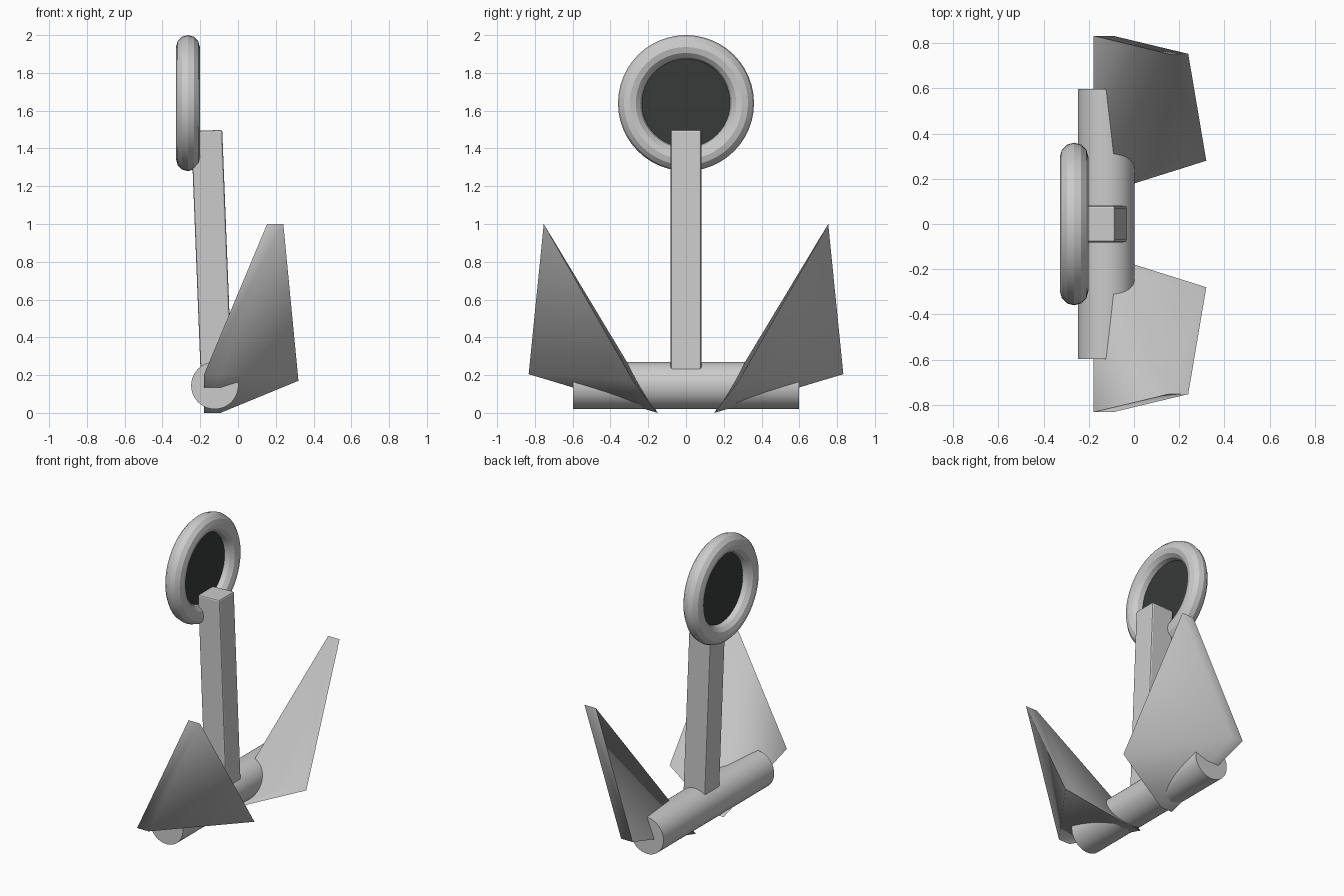
import bpy, bmesh, math
from mathutils import Vector

if "Cube" in bpy.data.objects:
    bpy.data.objects.remove(bpy.data.objects["Cube"])


def smooth(obj, angle):
    bpy.ops.object.select_all(action='DESELECT')
    obj.select_set(True)
    bpy.context.view_layer.objects.active = obj
    bpy.ops.object.shade_smooth_by_angle(angle=math.radians(angle))


# ring at the top, facing along x
bpy.ops.mesh.primitive_torus_add(major_radius=0.297, minor_radius=0.063,
                                 major_segments=48, minor_segments=12,
                                 location=(-0.265, 0, 1.64),
                                 rotation=(0, math.pi / 2, 0))
ring = bpy.context.object
ring.name = "ring"
smooth(ring, 20)

# dark disc filling the ring
bpy.ops.mesh.primitive_circle_add(vertices=48, radius=0.25, fill_type='NGON',
                                  location=(-0.265, 0, 1.64),
                                  rotation=(0, math.pi / 2, 0))
disc = bpy.context.object
disc.name = "ring_disc"
dark = bpy.data.materials.new("dark")
dark.diffuse_color = (0.04, 0.042, 0.042, 1)
dark.use_nodes = True
dark.node_tree.nodes["Principled BSDF"].inputs["Base Color"].default_value = dark.diffuse_color
disc.data.materials.append(dark)

# leaning square shank, sunk into the crossbar
bottom, top = Vector((-0.113, 0, 0.15)), Vector((-0.166, 0, 1.495))
axis = top - bottom
bpy.ops.mesh.primitive_cube_add(size=1, location=(bottom + top) / 2,
                                rotation=(0, math.atan2(axis.x, axis.z), 0))
shank = bpy.context.object
shank.name = "shank"
shank.scale = (0.165, 0.162, axis.length)
bpy.ops.object.transform_apply(location=False, rotation=False, scale=True)
bevel = shank.modifiers.new("bevel", 'BEVEL')
bevel.width = 0.01
bevel.segments = 2

# round crossbar
bpy.ops.mesh.primitive_cylinder_add(vertices=48, radius=0.125, depth=1.195,
                                    location=(-0.123, 0, 0.145),
                                    rotation=(math.pi / 2, 0, 0))
crossbar = bpy.context.object
crossbar.name = "crossbar"
smooth(crossbar, 30)


# flukes: a twisted kite given thickness along x
def fluke(name, side):
    tip, outer = (0.24, 0.753, 1.0), (-0.093, 0.833, 0.205)
    low, front = (-0.093, 0.15, 0.0), (0.32, 0.28, 0.17)
    bm = bmesh.new()
    rings = []
    for dx in (0, -0.086):
        rings.append([bm.verts.new((x + dx, y * side, z))
                      for x, y, z in (tip, outer, low, front)])
    (t, o, l, f), (t2, o2, l2, f2) = rings
    # front folds outer-to-front, back folds tip-to-low
    for tri in ((t, f, o), (o, f, l), (t2, o2, l2), (t2, l2, f2)):
        bm.faces.new(tri)
    for i in range(4):
        j = (i + 1) % 4
        bm.faces.new((rings[0][i], rings[0][j], rings[1][j], rings[1][i]))
    bmesh.ops.recalc_face_normals(bm, faces=bm.faces)
    mesh = bpy.data.meshes.new(name)
    bm.to_mesh(mesh)
    bm.free()
    obj = bpy.data.objects.new(name, mesh)
    bpy.context.collection.objects.link(obj)
    smooth(obj, 80)


fluke("fluke_left", -1)
fluke("fluke_right", 1)
